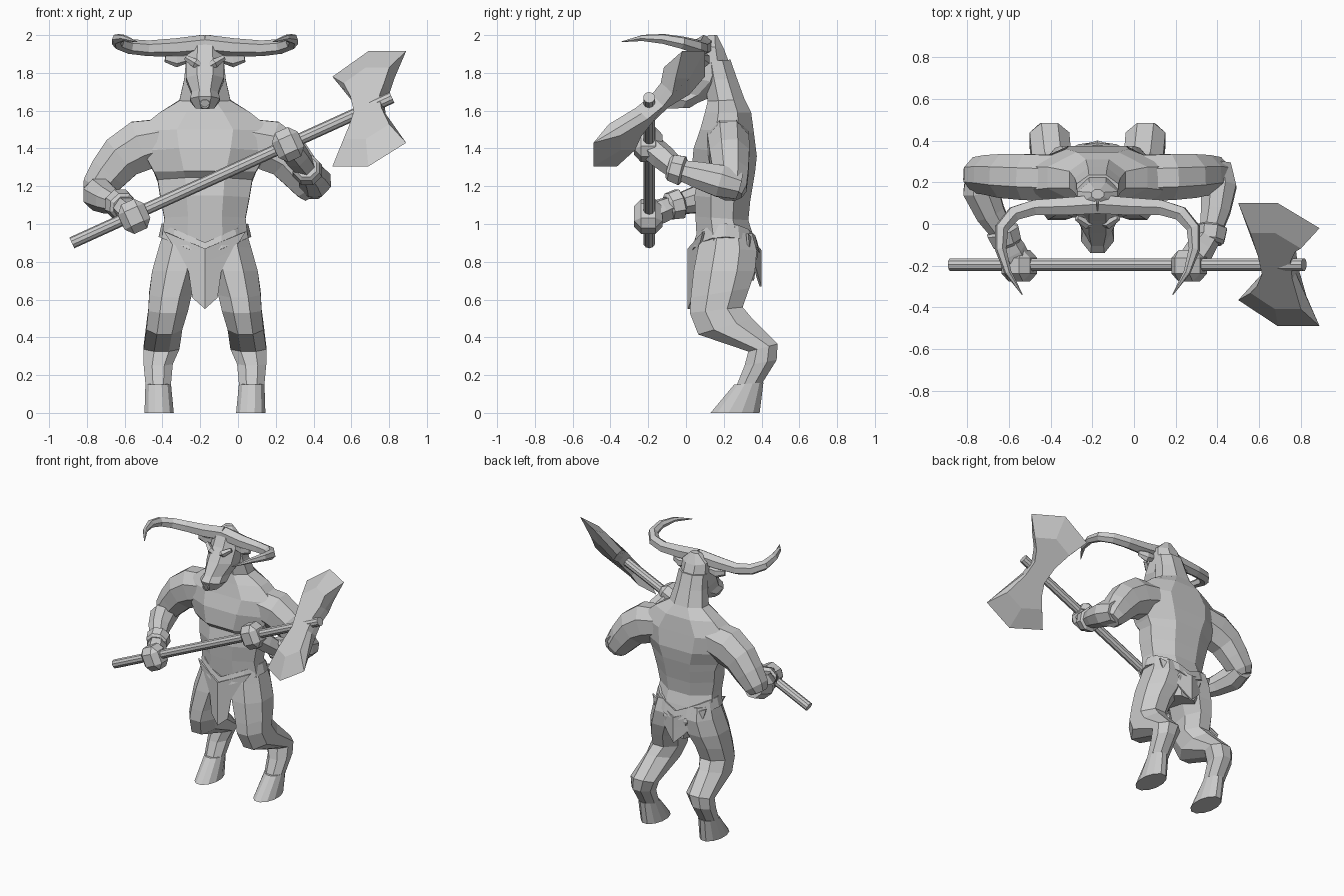
import bpy, bmesh, math
from mathutils import Vector as V

if "Cube" in bpy.data.objects:
    bpy.data.objects.remove(bpy.data.objects["Cube"])

CX = -0.175                      # symmetry plane of the body
SHAFT_A, SHAFT_B = V((-0.88, -0.195, 0.9)), V((0.815, -0.195, 1.67))


def make(name, verts, faces, thick=0):
    me = bpy.data.meshes.new(name)
    me.from_pydata([tuple(v) for v in verts], [], faces)
    bm = bmesh.new()
    bm.from_mesh(me)
    bmesh.ops.recalc_face_normals(bm, faces=bm.faces)
    bm.to_mesh(me)
    bm.free()
    ob = bpy.data.objects.new(name, me)
    bpy.context.collection.objects.link(ob)
    if thick:
        m = ob.modifiers.new("thickness", "SOLIDIFY")
        m.thickness = thick
        m.offset = 0
    return ob


def skin(name, rings, cap=True, thick=0):
    n, k = len(rings[0]), len(rings)
    faces = [(i*n+j, i*n+(j+1) % n, (i+1)*n+(j+1) % n, (i+1)*n+j)
             for i in range(k-1) for j in range(n)]
    if cap:
        faces += [tuple(range(n)), tuple(range((k-1)*n, k*n))]
    return make(name, [p for r in rings for p in r], faces, thick)


def oval(c, a, b, n=8):
    s = 1 / math.cos(math.pi/n)
    return [c + s*(a*math.cos(t) + b*math.sin(t))
            for t in ((j+.5)*2*math.pi/n for j in range(n))]


def loft(name, rows, side=0, n=8):
    """rows: outer x, inner x, front y z, back y z (x measured from the body plane)"""
    rings = []
    for xo, xi, yf, zf, yb, zb in rows:
        s = side or 1
        f, b = V((0, yf, zf)), V((0, yb, zb))
        c = (f+b)/2 + V((CX + s*(xo+xi)/2, 0, 0))
        rings.append(oval(c, V((s*(xo-xi)/2, 0, 0)), (b-f)/2, n))
    return skin(name, rings)


def tube(name, pts, radii, n=8, start=(0, 1, 0.01)):
    pts, u, rings = [V(p) for p in pts], V(start), []
    for i, p in enumerate(pts):
        d = (pts[min(i+1, len(pts)-1)] - pts[max(i-1, 0)]).normalized()
        u = (u - d*u.dot(d)).normalized()
        r = radii[i] if isinstance(radii[i], tuple) else (radii[i], radii[i])
        rings.append(oval(p, u*r[0], d.cross(u)*r[1], n))
    return skin(name, rings)


# torso with overhanging chest, sloping shoulders and neck
torso = [(.13, .09, .74, .36, .70), (.22, .06, .86, .38, .84), (.225, .055, .95, .355, .94),
         (.215, .05, 1.04, .33, 1.02), (.235, .045, 1.15, .34, 1.12), (.25, .065, 1.245, .355, 1.21),
         (.27, .03, 1.28, .365, 1.27), (.33, .04, 1.40, .375, 1.36), (.36, .075, 1.50, .36, 1.48),
         (.24, .10, 1.59, .345, 1.59), (.135, .115, 1.65, .31, 1.66), (.11, .10, 1.76, .27, 1.77),
         (.10, .09, 1.86, .235, 1.87)]
loft("torso", [(w, -w, *r) for w, *r in torso])

# head narrowing into a hanging muzzle
head = [(.03, .12, 2.0, .165, 2.0), (.095, .05, 1.95, .20, 1.93), (.10, .015, 1.88, .23, 1.85),
        (.10, -.045, 1.79, .2, 1.74), (.07, -.105, 1.71, .13, 1.67), (.08, -.14, 1.675, .06, 1.64),
        (.05, -.115, 1.61, .02, 1.615)]
loft("head", [(w, -w, *r) for w, *r in head])

# nose ring
bpy.ops.mesh.primitive_torus_add(location=(CX, -.13, 1.635), rotation=(math.pi/2, 0, 0),
                                 major_radius=.022, minor_radius=.006,
                                 major_segments=10, minor_segments=5)
bpy.context.object.name = "nose_ring"

for s, tag in ((1, "left"), (-1, "right")):
    def P(x, y, z):
        return V((CX + s*x, y, z))

    # horns sweep outwards, then forwards to a point
    tube("horn_" + tag,
         [P(0, .095, 1.95), P(.15, .085, 1.935), P(.3, .08, 1.93), P(.4, .05, 1.94),
          P(.46, -.02, 1.96), P(.465, -.12, 1.98), P(.43, -.23, 1.985), P(.36, -.34, 1.965)],
         [.045, .042, .036, .034, .03, .024, .015, .002], 6)
    # ears
    tube("ear_" + tag, [P(.08, .1, 1.88), P(.15, .1, 1.87), P(.21, .09, 1.88)],
         [(.02, .02), (.025, .035), (.008, .02)], 6)
    # brows
    tube("brow_" + tag, [P(.015, .005, 1.83), P(.05, .0, 1.85), P(.1, .03, 1.88)],
         [.012, .02, .012], 5)
    # legs: thigh, bent knee, hock
    loft("leg_" + tag, [
        (.22, .02, .09, .96, .35, .95), (.245, .0, .065, .88, .375, .86),
        (.28, .02, .04, .75, .365, .75), (.295, .07, .025, .61, .335, .66),
        (.30, .09, .02, .53, .30, .56), (.31, .12, .065, .415, .35, .50),
        (.325, .135, .33, .325, .485, .365), (.325, .17, .31, .25, .48, .28),
        (.315, .18, .27, .15, .405, .16)], s)
    # hooves
    loft("hoof_" + tag, [(.315, .18, .255, .15, .41, .16), (.32, .165, .13, 0, .39, 0)], s, 12)
    # upper arms
    el = .57 if s < 0 else .565
    tube("upper_arm_" + tag,
         [P(.2, .22, 1.45), P(.34, .225, 1.415), P(.44, .23, 1.355), P(.51, .235, 1.27),
          P(el, .235, 1.19), P(el+.02, .235, 1.15)],
         [(.11, .11), (.11, .135), (.105, .12), (.095, .105), (.085, .085), (.06, .06)])

# forearms, cuffs and hands gripping the shaft
arms = (("right", V((-.735, .26, 1.18)), V((-.62, -.06, 1.10)), V((-.55, -.2, 1.04))),
        ("left", V((.395, .28, 1.2)), V((.365, -.05, 1.29)), V((.265, -.2, 1.42))))
axis = (SHAFT_B - SHAFT_A).normalized()
for tag, e, w, h in arms:
    bulge = V((-.035 if tag == "right" else .02, 0, 0))
    tube("forearm_" + tag, [e, e.lerp(w, .3) + bulge, e.lerp(w, .65) + bulge*.8, w],
         [.07, .085, .07, .05], 8, (0, 0, 1))
    d = (w - e).normalized()
    tube("cuff_" + tag, [w - d*.045, w - d*.03, w + d*.03, w + d*.045],
         [.055, .078, .07, .055], 8, (0, 0, 1))
    tube("palm_" + tag, [w, w.lerp(h, .5), h], [.05, .06, .06], 6, (0, 0, 1))
    bpy.ops.mesh.primitive_cube_add(size=1, location=h,
                                    rotation=(0, -math.atan2(axis.z, axis.x), 0))
    hand = bpy.context.object
    hand.name = "hand_" + tag
    hand.scale = (.15, .15, .17)
    m = hand.modifiers.new("bevel", "BEVEL")
    m.width, m.segments = .25, 1

# belt dipping at front and back
belt = []
for dz, g in ((.035, -.005), (-.035, .012)):
    belt.append([V((CX + (.225+g)*math.cos(t), .21 + (.165+g)*math.sin(t),
                    .965 + dz - .1*(1 - abs(math.cos(t)))))
                 for t in (j*math.pi/8 for j in range(16))])
skin("belt", belt, False, .018)


# loincloth panels, front and back
def cloth(name, half, y_edge, y_mid):
    n = len(half)
    v = [V((CX + s*x, y_mid if s == 0 else y_edge + (y_mid-y_edge)*(1 - x/.23), z))
         for s in (-1, 0, 1) for x, z in half]
    f = [(c*n+i, c*n+i+1, (c+1)*n+i+1, (c+1)*n+i) for c in (0, 1) for i in range(n-1)]
    ob = make(name, v, f, .012)
    for c in range(n, 2*n):      # centre fold follows the belt dip and the pointed tip
        k = c - n
        ob.data.vertices[c].co = (CX, y_mid, half[k][1] - (.09, .06, .04, .06)[k])


cloth("loincloth_front", [(.215, .96), (.15, .86), (.085, .75), (.065, .61)], .1, .015)
cloth("loincloth_back", [(.22, .95), (.2, .88), (.14, .82), (.06, .73)], .32, .395)

# axe shaft
tube("axe_shaft", [SHAFT_A, SHAFT_B], [.03, .03], 10)

# double axe head: thin outline edge with a thicker raised core
outline = [V(p) for p in (
    (.50, .10, 1.78), (.69, .10, 1.915), (.89, -.02, 1.915), (.79, -.10, 1.72),
    (.765, -.15, 1.655), (.775, -.235, 1.585), (.89, -.49, 1.43), (.69, -.49, 1.305),
    (.50, -.365, 1.305), (.60, -.27, 1.49), (.625, -.21, 1.565), (.605, -.12, 1.65))]
mid = V((.69, -.195, 1.61))
nrm = axis.cross(outline[1] - outline[7]).normalized()
core = [mid + (p - mid)*(.62 if (p - mid).length > .2 else .97) for p in outline]
skin("axe_head", [[p + nrm*.045 for p in core], outline, [p - nrm*.045 for p in core]])
